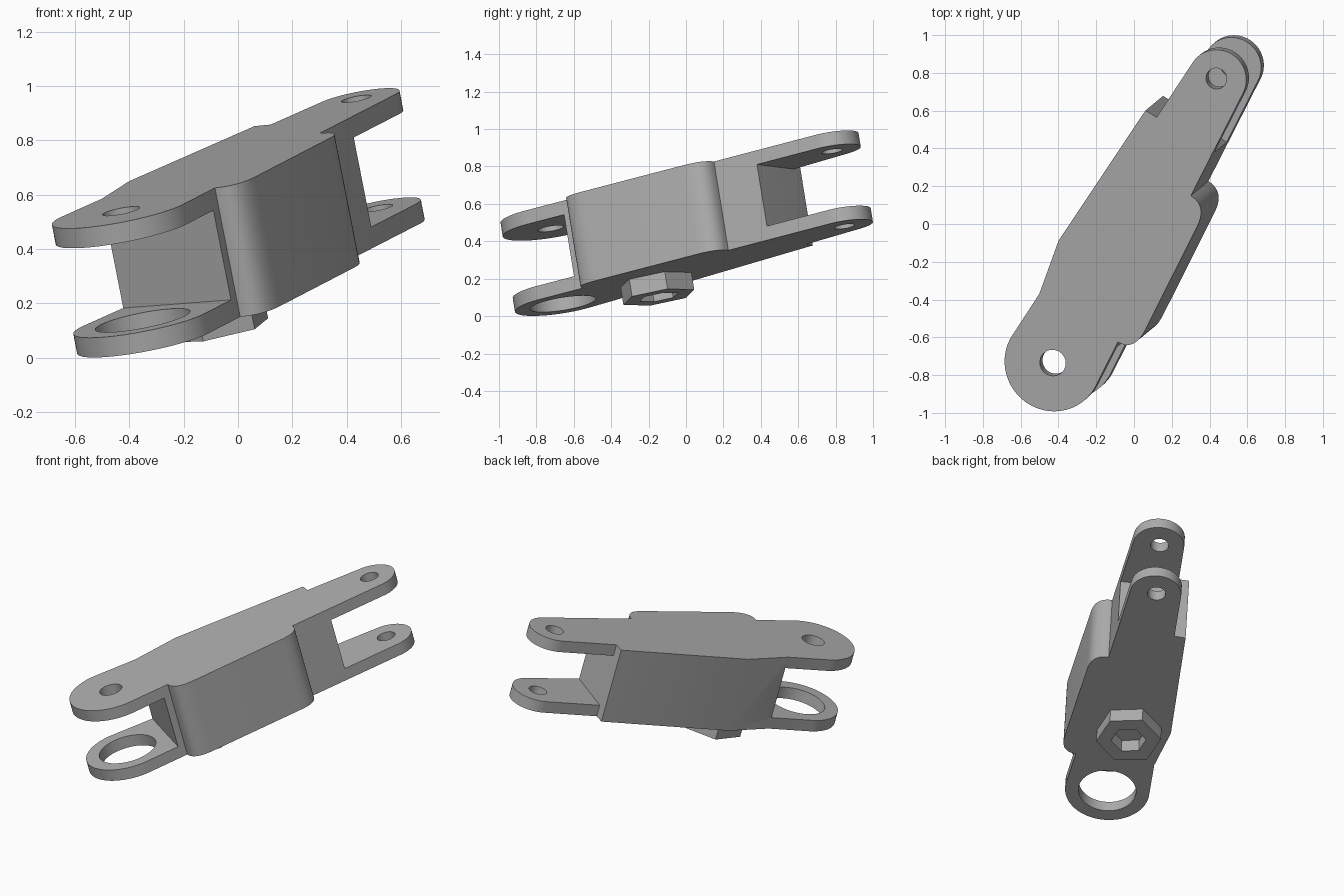
import bpy, bmesh, math
from mathutils import Matrix, Vector

cube = bpy.data.objects.get("Cube")
if cube:
    bpy.data.objects.remove(cube, do_unlink=True)

HEIGHT, PLATE = 0.49, 0.075      # overall depth and arm thickness
REAR = 1.785                     # distance between the pin centres

# Tilted frame: x along the link, y across it, z out of the top face
n = Vector((-0.19, -0.157, 0.969)).normalized()
u = Vector((0.485, 0.843, 0.232))
u = (u - n * u.dot(n)).normalized()
v = n.cross(u)
frame = Matrix((u, v, n)).transposed().to_4x4()
frame.translation = (-0.43, -0.735, 0.54)

steel = bpy.data.materials.new("grey_steel")
steel.use_nodes = True
grey = (0.42, 0.42, 0.42, 1)
steel.diffuse_color = grey
steel.node_tree.nodes["Principled BSDF"].inputs["Base Color"].default_value = grey


def arc(cx, cy, r, start, end, steps):
    angles = [math.radians(start + (end - start) * i / steps) for i in range(steps + 1)]
    return [(cx + r * math.cos(a), cy + r * math.sin(a)) for a in angles]


def ring(cx, cy, r, sides, start=0):
    return arc(cx, cy, r, start, start + 360, sides)[:-1]


def fillet(a, corner, b, steps=10):
    a, c, b = Vector(a), Vector(corner), Vector(b)
    ts = [i / steps for i in range(steps + 1)]
    return [tuple(a * (1 - t) ** 2 + c * 2 * t * (1 - t) + b * t * t) for t in ts]


def prism(name, outline, top, bottom):
    """Extrude an outline between two depths below the top face."""
    bm = bmesh.new()
    face = bm.faces.new([bm.verts.new((x, y, -top)) for x, y in outline])
    side = bmesh.ops.extrude_face_region(bm, geom=[face])["geom"]
    moved = [e for e in side if isinstance(e, bmesh.types.BMVert)]
    bmesh.ops.translate(bm, vec=(0, 0, top - bottom), verts=moved)
    bmesh.ops.recalc_face_normals(bm, faces=bm.faces)
    mesh = bpy.data.meshes.new(name)
    bm.to_mesh(mesh)
    bm.free()
    mesh.materials.append(steel)
    obj = bpy.data.objects.new(name, mesh)
    bpy.context.collection.objects.link(obj)
    obj.matrix_world = frame
    return obj


def activate(obj):
    bpy.ops.object.select_all(action='DESELECT')
    obj.select_set(True)
    bpy.context.view_layer.objects.active = obj


def cut(target, outline, top, bottom):
    cutter = prism("cutter", outline, top, bottom)
    cutter.hide_render = True
    mod = target.modifiers.new("cut", 'BOOLEAN')
    mod.operation, mod.solver, mod.object = 'DIFFERENCE', 'EXACT', cutter
    activate(target)
    bpy.ops.object.modifier_apply(modifier=mod.name)
    bpy.data.objects.remove(cutter, do_unlink=True)


def finish(obj):
    activate(obj)
    bpy.ops.object.shade_smooth_by_angle(angle=math.radians(30))


# Link body: rounded front lug, wide middle, narrow rear arms
outline = arc(0, 0, 0.26, 90, 270, 40)
outline += fillet((0.28, -0.245), (0.28, -0.345), (0.414, -0.339))
outline += fillet((1.04, -0.304), (1.165, -0.297), (1.167, -0.193))
outline += arc(REAR, -0.005, 0.157, -88, 88, 32)
outline += [(1.437, 0.172), (1.437, 0.242), (0.584, 0.297), (0.284, 0.245)]
body = prism("link_body", outline, 0, HEIGHT)

# Slots that leave the paired arms at each end
cut(body, [(-0.5, -0.5), (0.21, -0.5), (0.31, 0.5), (-0.5, 0.5)], PLATE, HEIGHT - PLATE)
cut(body, [(1.40, -0.5), (2.2, -0.5), (2.2, 0.5), (1.455, 0.5)], PLATE, HEIGHT - PLATE)

# Pin holes: small above and large below at the front, matching pair at the rear
cut(body, ring(0, 0, 0.07, 32), -0.1, 0.2)
cut(body, ring(0, 0, 0.178, 48), 0.3, 0.6)
cut(body, ring(REAR, 0, 0.056, 32), -0.1, 0.6)
finish(body)

# Hexagonal boss with a hexagonal socket under the body
boss = prism("hex_boss", ring(0.566, 0.04, 0.2, 6, 15), HEIGHT - 0.01, HEIGHT + 0.095)
cut(boss, ring(0.566, 0.04, 0.108, 6, 15), HEIGHT + 0.005, HEIGHT + 0.2)
finish(boss)
